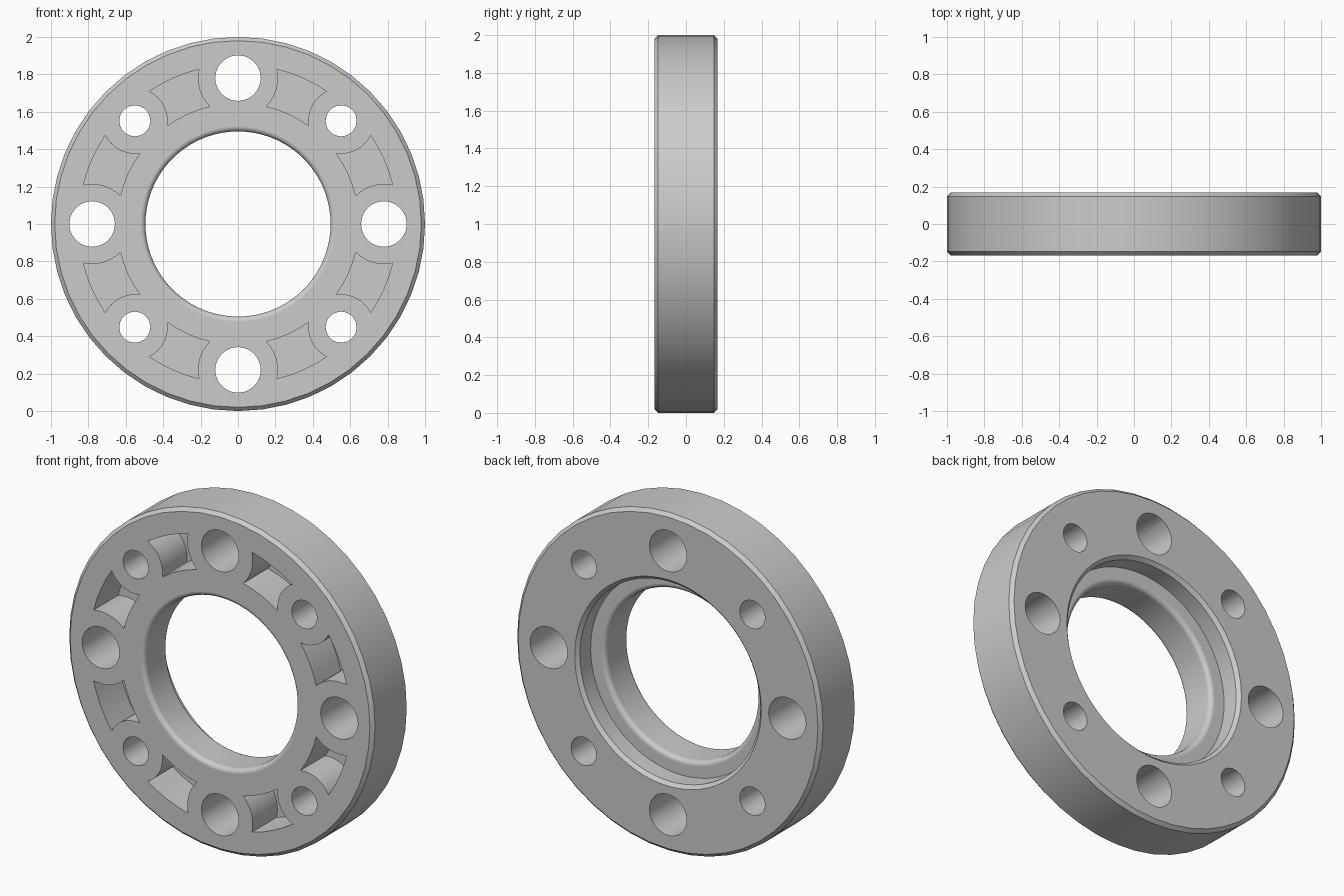
import bpy, bmesh
from math import sin, cos, pi, acos

HALF = 0.168        # half of the flange thickness
PITCH = 0.78        # bolt circle radius

if "Cube" in bpy.data.objects:
    bpy.data.objects.remove(bpy.data.objects["Cube"], do_unlink=True)


def polar(r, t, y):
    """Point at radius r and angle t (from the top) about the flange axis."""
    return (r * sin(t), y, 1 + r * cos(t))


def loft(bm, rings):
    """Skin a stack of equal point rings and cap both ends."""
    rows = [[bm.verts.new(p) for p in ring] for ring in rings]
    n = len(rows[0])
    for a, b in zip(rows, rows[1:]):
        for i in range(n):
            j = (i + 1) % n
            bm.faces.new((a[i], a[j], b[j], b[i]))
    bm.faces.new(rows[0])
    bm.faces.new(rows[-1])


def lathe(bm, profile, sides):
    loft(bm, [[polar(r, 2 * pi * i / sides, y) for i in range(sides)]
              for r, y in profile])


def finish(bm, name):
    bmesh.ops.recalc_face_normals(bm, faces=bm.faces)
    mesh = bpy.data.meshes.new(name)
    bm.to_mesh(mesh)
    bm.free()
    obj = bpy.data.objects.new(name, mesh)
    bpy.context.collection.objects.link(obj)
    return obj


# Flange disc with chamfered rims
bm = bmesh.new()
c = 0.02
lathe(bm, [(1 - c, -HALF), (1, c - HALF), (1, HALF - c), (1 - c, HALF)], 48)
flange = finish(bm, "flange_ring")

# Bore with rounded lips, opening into a chamfered counterbore at the back
bm = bmesh.new()
bore, fillet, seat = 0.495, 0.028, HALF - 0.12
steps = [i / 5 * pi / 2 for i in range(6)]
front_lip = [(bore + fillet * (1 - sin(a)), -HALF + fillet * (1 - cos(a))) for a in steps]
back_lip = [(bore + fillet * (1 - cos(a)), seat - fillet * (1 - sin(a))) for a in steps]
lathe(bm, [(bore + fillet, -HALF - 0.1)] + front_lip + back_lip
      + [(0.59, seat), (0.59, HALF - c), (0.61, HALF), (0.61, HALF + 0.1)], 72)

# Bolt holes: large on the axes, small on the diagonals
for k in range(8):
    radius, sides = (0.122, 24) if k % 2 == 0 else (0.083, 20)
    mx, _, mz = polar(PITCH, k * pi / 4, 0)
    loft(bm, [[(mx + radius * sin(2 * pi * i / sides), y, mz + radius * cos(2 * pi * i / sides))
               for i in range(sides)] for y in (-0.3, 0.3)])

# Blind pockets between the holes, their sides curving around each hole
INNER, OUTER, DEPTH, N = 0.647, 0.853, 0.23, 8


def clearance(r, gap):
    """Angle from a hole centre to its clearance circle at radius r."""
    return acos((r * r + PITCH ** 2 - gap ** 2) / (2 * r * PITCH))


radii = [INNER + (OUTER - INNER) * i / N for i in range(N + 1)]
near = [(r, clearance(r, 0.214)) for r in radii]
far = [(r, pi / 4 - clearance(r, 0.176)) for r in reversed(radii)]


def arc(a, b):
    return [(a[0], a[1] + (b[1] - a[1]) * i / 4) for i in (1, 2, 3)]


outline = near + arc(near[-1], far[0]) + far + arc(far[-1], near[0])
for k in range(4):
    for side in (-1, 1):
        loft(bm, [[polar(r, k * pi / 2 + side * t, y) for r, t in outline]
                  for y in (-0.3, DEPTH - HALF)])
cutter = finish(bm, "hole_cutter")
cutter.hide_render = True

# Cut, then shade
bpy.ops.object.select_all(action='DESELECT')
flange.select_set(True)
bpy.context.view_layer.objects.active = flange
cut = flange.modifiers.new("holes", 'BOOLEAN')
cut.operation, cut.solver, cut.object = 'DIFFERENCE', 'EXACT', cutter
bpy.ops.object.modifier_apply(modifier=cut.name)
bpy.data.objects.remove(cutter, do_unlink=True)
bpy.ops.object.shade_smooth_by_angle(angle=pi / 6)
weighted = flange.modifiers.new("flat_faces", 'WEIGHTED_NORMAL')
weighted.keep_sharp = True

# Plain grey metal
grey = bpy.data.materials.new("plain_grey")
grey.use_nodes = True
colour = (0.6, 0.6, 0.6, 1)
grey.diffuse_color = colour
grey.node_tree.nodes["Principled BSDF"].inputs["Base Color"].default_value = colour
flange.data.materials.clear()
flange.data.materials.append(grey)
